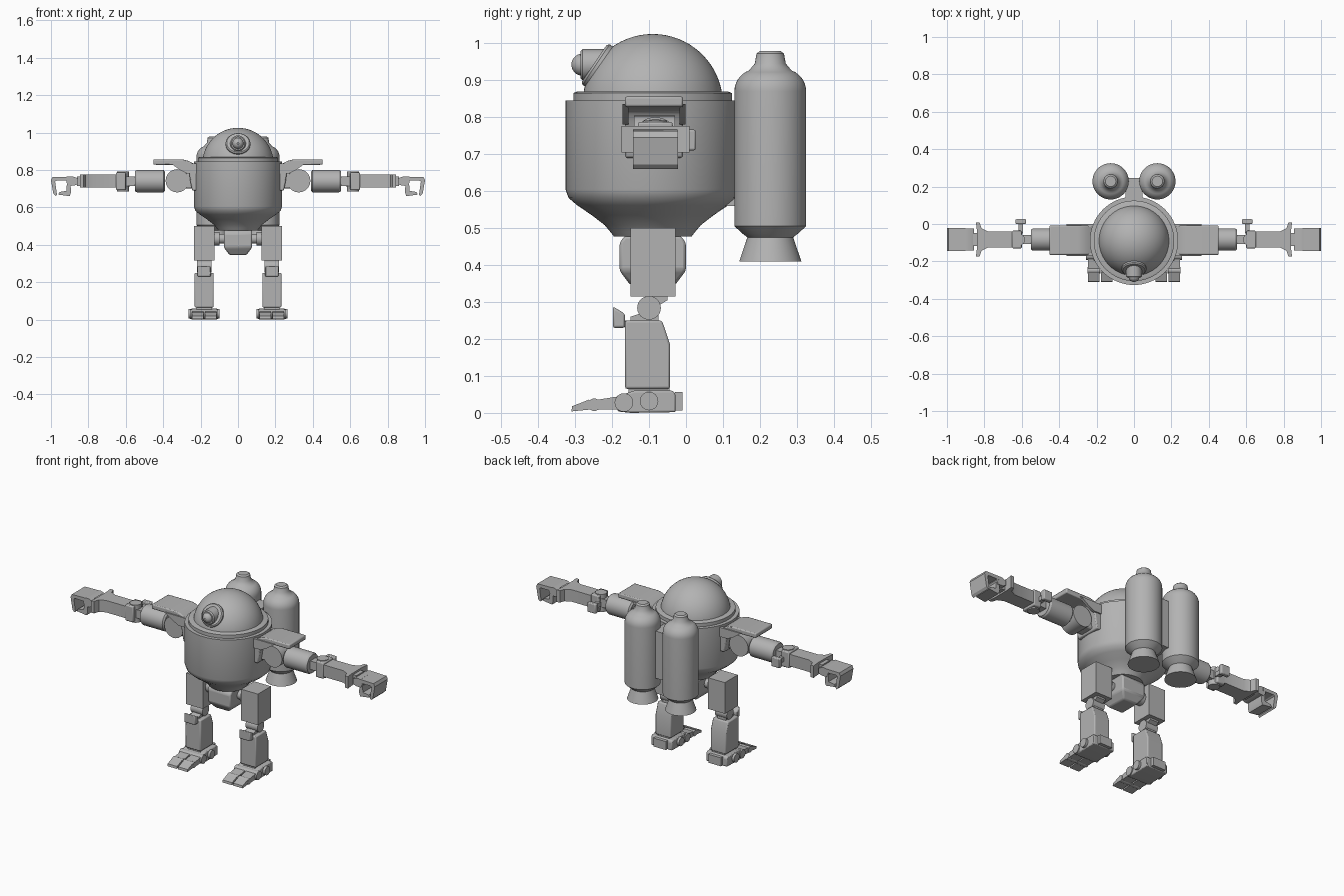
import bpy, bmesh, math
from mathutils import Vector

if "Cube" in bpy.data.objects:
    bpy.data.objects.remove(bpy.data.objects["Cube"])

grey = bpy.data.materials.new("plain_grey")
grey.diffuse_color = (0.45, 0.45, 0.45, 1)
grey.use_nodes = True
grey.node_tree.nodes["Principled BSDF"].inputs["Base Color"].default_value = grey.diffuse_color
YC = -0.09       # depth of the body, arms and legs


def finish(name, bm, bevel=0):
    bmesh.ops.remove_doubles(bm, verts=bm.verts, dist=1e-5)
    bmesh.ops.recalc_face_normals(bm, faces=bm.faces)
    me = bpy.data.meshes.new(name)
    bm.to_mesh(me)
    bm.free()
    me.materials.append(grey)
    ob = bpy.data.objects.new(name, me)
    bpy.context.collection.objects.link(ob)
    if bevel:
        m = ob.modifiers.new("bevel", 'BEVEL')
        m.width, m.segments, m.limit_method = bevel, 2, 'ANGLE'
    return ob


def lathe(name, profile, at, axis=(0, 0, 1), n=48):
    """Spin (radius, height) points round an axis through a point."""
    bm = bmesh.new()
    rot = Vector((0, 0, 1)).rotation_difference(Vector(axis))
    rings = []
    for r, h in profile:
        if r == 0:
            rings.append([bm.verts.new(Vector(at) + rot @ Vector((0, 0, h)))] * n)
        else:
            rings.append([bm.verts.new(Vector(at) + rot @ Vector(
                (r * math.cos(2 * math.pi * i / n), r * math.sin(2 * math.pi * i / n), h)))
                for i in range(n)])
    for a, b in zip(rings, rings[1:]):
        for i in range(n):
            j = (i + 1) % n
            vs = list(dict.fromkeys((a[i], a[j], b[j], b[i])))
            if len(vs) > 2:
                bm.faces.new(vs)
    return finish(name, bm)


def cyl(name, at, axis, r, length, n=32):
    h = length / 2
    return lathe(name, [(0, -h), (r, -h), (r, h), (0, h)], at, axis, n)


def extrude(name, plane, pts, lo, hi, side=1, bevel=0):
    """Extrude a 2D outline across the remaining axis; side mirrors x."""
    def place(p, d):
        x, y, z = {'XZ': (p[0], d, p[1]), 'YZ': (d, p[0], p[1]), 'XY': (p[0], p[1], d)}[plane]
        return (x * side, y, z)
    bm = bmesh.new()
    a = [bm.verts.new(place(p, lo)) for p in pts]
    b = [bm.verts.new(place(p, hi)) for p in pts]
    bm.faces.new(a)
    bm.faces.new(b[::-1])
    for i in range(len(pts)):
        j = (i + 1) % len(pts)
        bm.faces.new((a[i], b[i], b[j], a[j]))
    return finish(name, bm, bevel)


def box(name, x, y, z, side=1, bevel=0):
    return extrude(name, 'XY', [(x[0], y[0]), (x[1], y[0]), (x[1], y[1]), (x[0], y[1])],
                   z[0], z[1], side, bevel)


def arc(r, cz, a0, a1, n, r0=0):
    return [(r0 + r * math.cos(math.radians(a0 + (a1 - a0) * i / n)),
             cz + r * math.sin(math.radians(a0 + (a1 - a0) * i / n))) for i in range(n + 1)]


# Body shell, collar and dome
lathe("body", [(0, .477), (.105, .477), (.115, .49), (.13, .508), (.165, .535), (.205, .562),
               (.228, .582), (.236, .605), (.236, .845), (0, .845)], (0, YC, 0), n=64)
lathe("collar", [(0, .84), (.215, .84), (.215, .865), (.205, .869), (0, .869)], (0, YC, 0), n=64)
lathe("dome", arc(.19, .835, 8, 89, 16) + [(0, 1.025)], (0, YC, 0), n=64)

# Single eye on a tilted flange
lathe("eye_flange", [(0, -.03), (.066, -.03), (.066, .004), (.06, .01), (0, .01)],
      (0, -.24, .94), (0, -.83, .56))
lathe("eye_barrel", [(0, 0), (.042, 0), (.042, .105), (.036, .111), (.032, .111), (0, .111)],
      (0, -.175, .942), (0, -1, 0))
lathe("eye_lens", arc(.03, .105, 0, 80, 6) + [(0, .128)], (0, -.175, .942), (0, -1, 0))

# Pelvis with chamfered lower end
bm = bmesh.new()
rows = [(.075, .075, .48), (.075, .09, .46), (.075, .09, .385), (.045, .06, .345)]
loops = [[bm.verts.new((sx * w, YC + sy * d, z)) for sx, sy in ((-1, -1), (1, -1), (1, 1), (-1, 1))]
         for w, d, z in rows]
bm.faces.new(loops[0])
bm.faces.new(loops[-1])
for a, b in zip(loops, loops[1:]):
    for i in range(4):
        bm.faces.new((a[i], a[(i + 1) % 4], b[(i + 1) % 4], b[i]))
finish("pelvis", bm, .008)

# Backpack bracket
box("tank_bracket", (-.045, .045), (.10, .245), (.56, .84))

for s, tag in ((1, "right"), (-1, "left")):
    def nm(part):
        return tag + "_" + part

    # Rocket tank with shoulder, neck and nozzle
    lathe(nm("tank"), [(0, .41), (.084, .41), (.062, .475), (.075, .485), (.097, .505), (.097, .87)]
          + arc(.06, .87, 10, 70, 6, .037) + [(.042, .945), (.037, .972), (.028, .979), (0, .979)],
          (s * .125, .228, 0))

    # Shoulder guard: plate curving down against the body, with side flanges
    extrude(nm("shoulder_guard"), 'XZ',
            [(.21, .69), (.21, .815), (.245, .838), (.27, .85), (.295, .856), (.453, .856),
             (.453, .828), (.31, .826), (.28, .815), (.262, .79), (.255, .74), (.245, .69)],
            -.165, -.008, s, .006)
    for y in (-.172, -.017):
        extrude(nm("guard_flange"), 'XZ', [(.22, .78), (.22, .835), (.36, .835), (.31, .80), (.27, .78)],
                y, y + .016, s)
    box(nm("shoulder_mount"), (.2, .30), (-.135, -.045), (.70, .785), s, .01)

    # Shoulder joint and upper arm
    cyl(nm("shoulder_joint"), (s * .325, YC + .005, .742), (0, 1, 0), .062, .11)
    ya = YC + .007
    lathe(nm("upper_arm"), [(0, 0), (.05, 0), (.06, .008), (.06, .15), (.054, .16), (0, .16)],
          (s * .39, ya, .74), (s, 0, 0))
    box(nm("elbow_link"), (.54, .61), (ya - .025, ya + .025), (.715, .765), s)
    cyl(nm("elbow_joint"), (s * .615, ya, .738), (0, 0, 1), .032, .105)

    # Forearm flaring into a wide cuff, with a side knob
    extrude(nm("forearm"), 'XY',
            [(.605, ya - .043), (.78, ya - .043), (.815, ya - .06), (.825, ya - .09), (.845, ya - .092),
             (.84, ya - .05), (.84, ya + .05), (.845, ya + .092), (.825, ya + .09), (.815, ya + .06),
             (.78, ya + .043), (.605, ya + .043)], .705, .776, s)
    box(nm("elbow_clasp"), (.60, .652), (ya - .047, ya + .047), (.692, .787), s, .006)
    box(nm("knob_stem"), (.593, .618), (-.05, .004), (.725, .75), s)
    box(nm("knob"), (.577, .633), (0, .026), (.71, .766), s, .005)

    # Wrist and claw hand
    box(nm("wrist"), (.835, .862), (ya - .035, ya + .035), (.715, .765), s)
    extrude(nm("palm"), 'XZ', [(.855, .725), (.855, .755), (.885, .766), (.905, .764), (.918, .735),
                              (.905, .715), (.875, .716)], ya - .06, ya + .06, s)
    extrude(nm("fingers"), 'XZ', [(.90, .742), (.90, .764), (.992, .762), (1, .745), (.987, .672),
                                 (.975, .66), (.968, .668), (.978, .738), (.97, .743)],
            ya - .061, ya + .061, s)
    extrude(nm("thumb"), 'XZ', [(.895, .725), (.915, .725), (.918, .688), (.955, .682), (.962, .668),
                               (.90, .66), (.893, .68)], ya - .055, ya + .055, s)

    # Hip axle and thigh
    cx = .181 * s
    cyl(nm("hip_axle"), (s * .105, YC, .432), (1, 0, 0), .026, .12)
    lathe(nm("hip_cap"), [(0, 0), (.036, 0), (.036, .03), (.026, .036), (0, .036)],
          (s * .10, YC, .432), (s, 0, 0))
    box(nm("thigh"), (.126, .236), (-.15, -.028), (.315, .5), s)

    # Knee joint and guard
    cyl(nm("knee_joint"), (cx, -.1, .284), (1, 0, 0), .032, .078)
    extrude(nm("knee_block"), 'YZ', [(-.15, .24), (-.15, .26), (-.12, .27), (-.10, .315),
                                    (-.05, .315), (-.05, .305), (-.075, .29), (-.075, .24)],
            .153, .209, s)
    extrude(nm("knee_guard"), 'YZ', [(-.198, .23), (-.198, .288), (-.165, .268), (-.165, .23)],
            .145, .217, s, .006)
    box(nm("guard_link"), (.16, .202), (-.17, -.14), (.232, .25), s)

    # Shin with a chamfered calf
    extrude(nm("shin"), 'YZ', [(-.165, .065), (-.165, .25), (-.065, .25), (-.043, .185), (-.043, .065)],
            .13, .232, s, .006)
    box(nm("ankle"), (.14, .222), (-.155, -.045), (.05, .07), s)

    # Foot: sole, side pivots, heel and hinged toes
    extrude(nm("foot"), 'YZ', [(-.185, .004), (-.19, .035), (-.165, .052), (-.14, .06), (-.035, .06),
                              (-.028, .05), (-.028, .002), (-.15, 0)], .112, .25, s, .005)
    cyl(nm("ankle_pivot"), (cx, -.1, .032), (1, 0, 0), .025, .166)
    cyl(nm("toe_pivot"), (cx, -.168, .028), (1, 0, 0), .025, .15)
    box(nm("heel"), (.14, .222), (-.03, -.01), (.006, .056), s)
    for x in (.146, .216):
        cx2 = x * s
        extrude(nm("toe"), 'YZ', [(-.255, .008), (-.25, .034), (-.18, .045), (-.18, .01)],
                x - .031, x + .031, s)
        cyl(nm("toe_hinge"), (cx2, -.248, .022), (1, 0, 0), .017, .066, 20)
        extrude(nm("toe_tip"), 'YZ', [(-.31, .004), (-.308, .018), (-.262, .036), (-.25, .01)],
                x - .031, x + .031, s)

# Smooth shading with sharp edges kept
for ob in bpy.context.scene.objects:
    ob.select_set(True)
    bpy.context.view_layer.objects.active = ob
bpy.ops.object.shade_smooth_by_angle(angle=math.radians(30))
